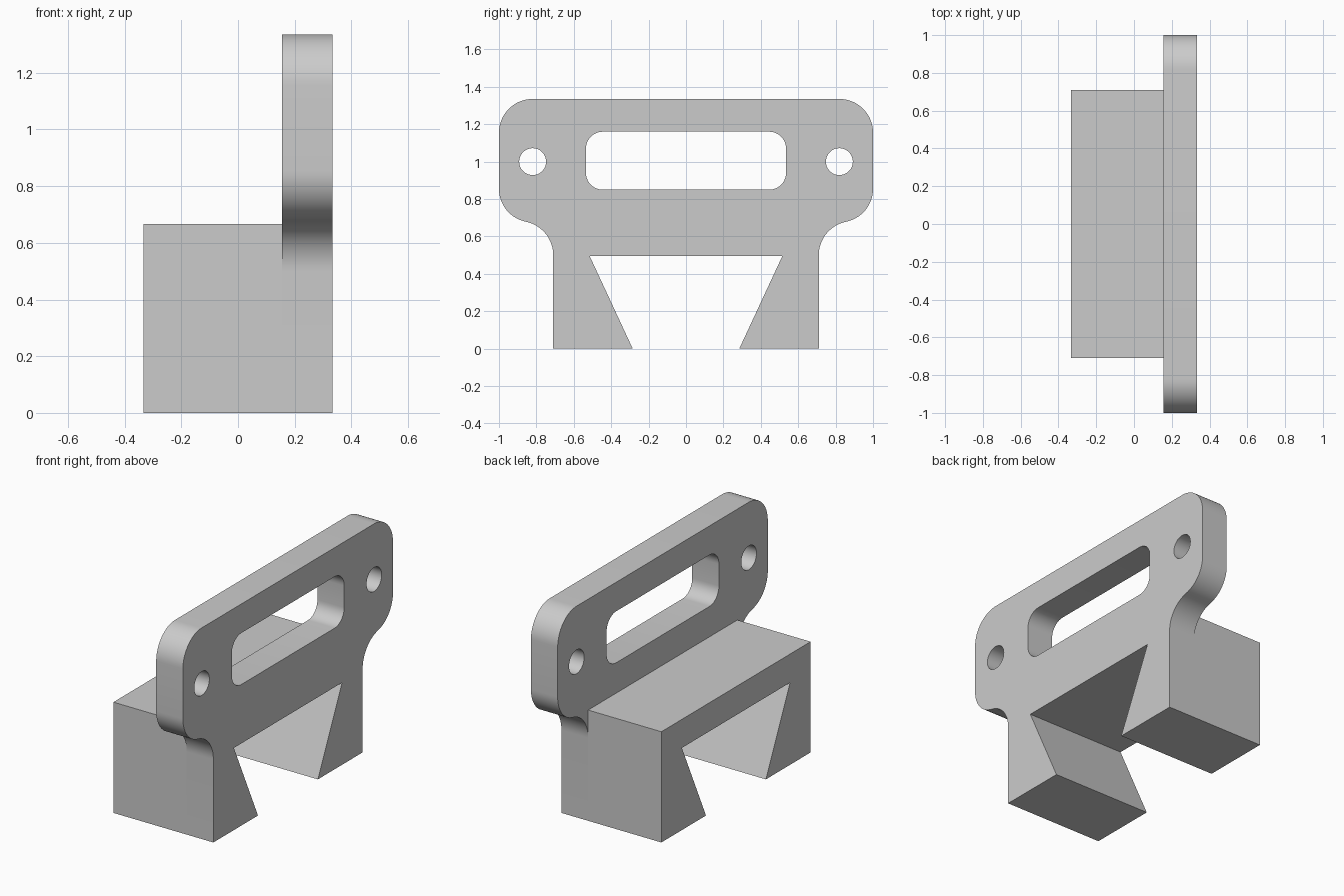
import bpy, bmesh
from math import sin, cos, radians, atan2, degrees
from mathutils import Matrix

cube = bpy.data.objects.get("Cube")
if cube:
    bpy.data.objects.remove(cube, do_unlink=True)

grey = bpy.data.materials.new("plain grey")
grey.use_nodes = True
colour = (0.6, 0.6, 0.6, 1)
grey.diffuse_color = colour
grey.node_tree.nodes["Principled BSDF"].inputs["Base Color"].default_value = colour

# Dimensions
BACK, JOINT, FACE = -0.333, 0.155, 0.333
LEG, BLOCK_TOP, TOP = 0.71, 0.667, 1.335
SLOT_TOP, FOOT_IN, SLOT_IN = 0.495, 0.285, 0.515
R = 0.18


def arc(cy, cz, r, a0, a1, n=16):
    angles = [radians(a0 + (a1 - a0) * i / n) for i in range(n + 1)]
    return [(cy + r * cos(a), cz + r * sin(a)) for a in angles]


def mirrored(half):
    """Close a right-hand half outline with its mirror image."""
    return half + [(-y, z) for y, z in reversed(half)]


def extrude_profile(name, loops, x0, x1):
    """Fill the first loop, leave the others as holes, extrude along x."""
    curve = bpy.data.curves.new(name, "CURVE")
    curve.dimensions = "2D"
    curve.fill_mode = "BOTH"
    curve.extrude = (x1 - x0) / 2
    for loop in loops:
        spline = curve.splines.new("POLY")
        spline.points.add(len(loop) - 1)
        for point, (y, z) in zip(spline.points, loop):
            point.co = (y, z, 0, 1)
        spline.use_cyclic_u = True
    obj = bpy.data.objects.new(name, curve)
    bpy.context.collection.objects.link(obj)
    bpy.ops.object.select_all(action="DESELECT")
    obj.select_set(True)
    bpy.context.view_layer.objects.active = obj
    bpy.ops.object.convert(target="MESH")
    obj = bpy.context.object
    # Stand the profile up in the y-z plane and weld the caps to the walls
    to_yz = Matrix(((0, 0, 1, (x0 + x1) / 2), (1, 0, 0, 0), (0, 1, 0, 0), (0, 0, 0, 1)))
    bm = bmesh.new()
    bm.from_mesh(obj.data)
    bm.transform(to_yz)
    bmesh.ops.remove_doubles(bm, verts=bm.verts, dist=0.0001)
    bmesh.ops.recalc_face_normals(bm, faces=bm.faces)
    bm.to_mesh(obj.data)
    bm.free()
    obj.data.materials.clear()
    obj.data.materials.append(grey)
    bpy.ops.object.shade_smooth_by_angle(angle=radians(30))
    return obj


# Dovetail channel between the two feet
channel = [(SLOT_IN, SLOT_TOP), (FOOT_IN, 0), (LEG, 0)]

# Plate: rounded wings flowing through a tangent fillet into the legs
ear_y, ear_z = 1 - R, LEG + 0.145
neck_y, neck_z = LEG + 0.182, 0.5
meet = degrees(atan2(neck_z - ear_z, neck_y - ear_y))
plate = mirrored(
    channel
    + arc(neck_y, neck_z, 0.182, 180, 180 + meet)
    + arc(ear_y, ear_z, R, meet, 0)[1:]
    + arc(ear_y, TOP - R, R, 0, 90)
)

# Handle slot and the two bolt holes
r = 0.09
handle_slot = mirrored(arc(0.535 - r, 0.85 + r, r, -90, 0, 10) + arc(0.535 - r, 1.16 - r, r, 0, 90, 10))
bolt_holes = [arc(side * 0.82, 1.0, 0.072, 0, 350, 35) for side in (-1, 1)]

extrude_profile("mounting_plate", [plate, handle_slot, *bolt_holes], JOINT, FACE)
extrude_profile("dovetail_block", [mirrored(channel + [(LEG, BLOCK_TOP)])], BACK, JOINT)
